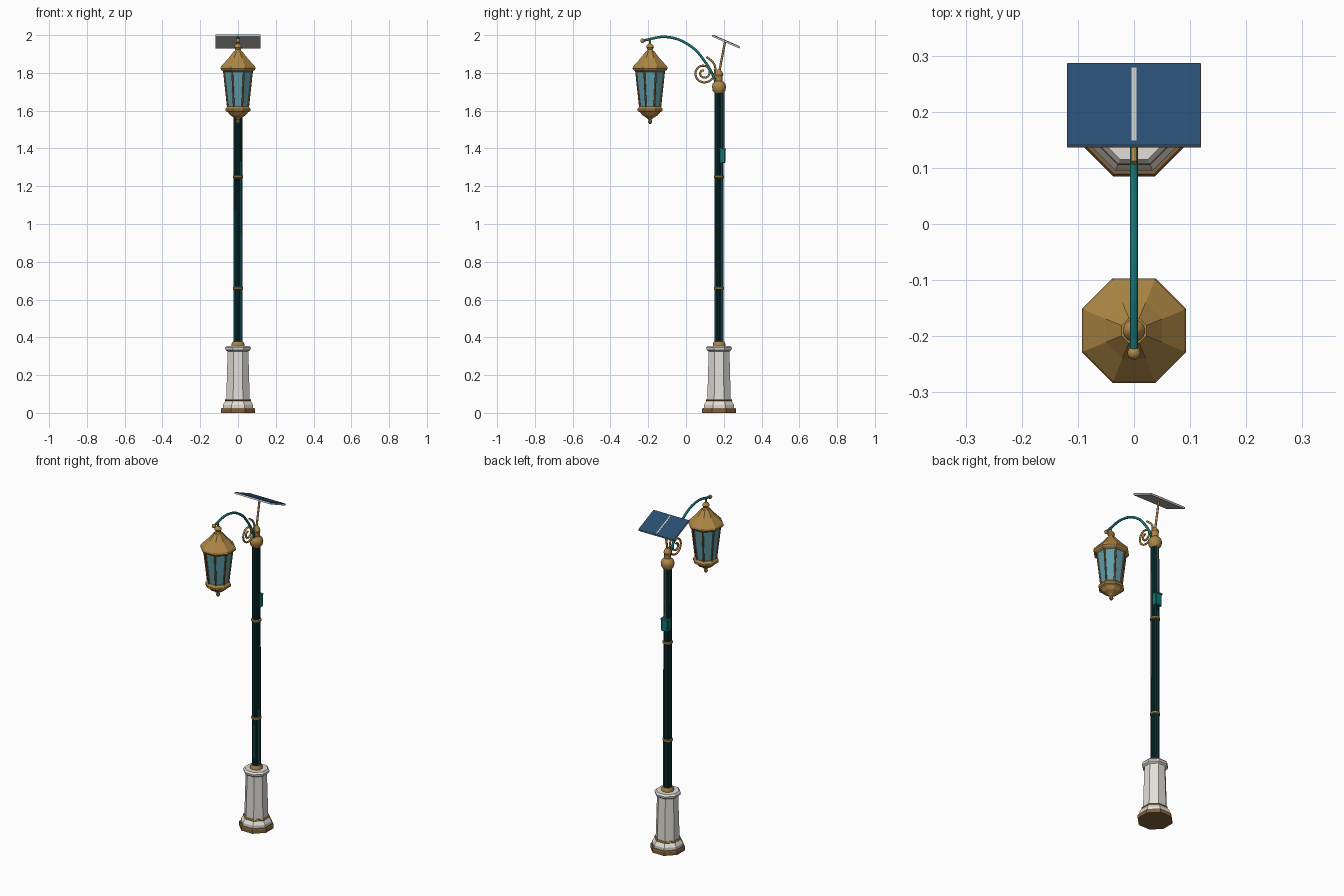
import bpy, bmesh, math
from mathutils import Vector, Matrix

cube = bpy.data.objects.get("Cube")
if cube:
    bpy.data.objects.remove(cube, do_unlink=True)


def material(name, *rgb):
    m = bpy.data.materials.new(name)
    m.use_nodes = True
    m.diffuse_color = (*rgb, 1)
    m.node_tree.nodes["Principled BSDF"].inputs["Base Color"].default_value = (*rgb, 1)
    return m


gold = material("gold", 0.42, 0.24, 0.06)
bronze = material("bronze", 0.22, 0.12, 0.045)
white = material("white stone", 0.76, 0.73, 0.68)
dark = material("dark teal", 0.005, 0.045, 0.05)
teal = material("teal", 0.008, 0.17, 0.17)
glass = material("blue glass", 0.12, 0.34, 0.40)
navy = material("solar blue", 0.022, 0.075, 0.17)
grey = material("light grey", 0.55, 0.55, 0.52)

POLE_Y, LAMP_Y = 0.175, -0.19


def add_object(name, bm, mat, smooth=False):
    bmesh.ops.recalc_face_normals(bm, faces=bm.faces)
    me = bpy.data.meshes.new(name)
    bm.to_mesh(me)
    bm.free()
    me.materials.append(mat)
    ob = bpy.data.objects.new(name, me)
    bpy.context.collection.objects.link(ob)
    if smooth:
        bpy.ops.object.select_all(action="DESELECT")
        ob.select_set(True)
        bpy.context.view_layer.objects.active = ob
        bpy.ops.object.shade_smooth_by_angle(angle=math.radians(40))
    return ob


def lathe(name, y, profile, mat, sides=8, flute=0):
    """Spin (radius, height) points; radii of octagons are measured to the flats."""
    bm = bmesh.new()
    grow = 1 / math.cos(math.pi / sides) if sides == 8 else 1
    rings = []
    for r, z in profile:
        ring = []
        for i in range(sides):
            a = math.tau * (i + 0.5) / sides
            rad = r * grow - flute * (i % 2)
            ring.append(bm.verts.new((rad * math.cos(a), y + rad * math.sin(a), z)))
        rings.append(ring)
    for low, high in zip(rings, rings[1:]):
        for i in range(sides):
            j = (i + 1) % sides
            bm.faces.new((low[i], low[j], high[j], high[i]))
    bm.faces.new(rings[0][::-1])
    bm.faces.new(rings[-1])
    return add_object(name, bm, mat, sides > 8 and not flute)


def box(name, centre, size, mat, tilt=0, bevel=0):
    bm = bmesh.new()
    bmesh.ops.create_cube(bm, size=1, matrix=Matrix.Diagonal((*size, 1)))
    if bevel:
        bmesh.ops.bevel(bm, geom=bm.edges[:], offset=bevel, segments=1, affect="EDGES")
    bm.transform(Matrix.Translation(centre) @ Matrix.Rotation(tilt, 4, "X"))
    return add_object(name, bm, mat)


def tube(name, points, radius, mat, steps=6, sides=10):
    """Sweep a round section along a smooth path of (x, y, z) points."""
    cu = bpy.data.curves.new(name, "CURVE")
    cu.dimensions = "3D"
    cu.bevel_depth = radius
    cu.bevel_resolution = max(0, sides // 2 - 2)
    cu.resolution_u = steps
    cu.use_fill_caps = True
    sp = cu.splines.new("BEZIER")
    sp.bezier_points.add(len(points) - 1)
    for bp, p in zip(sp.bezier_points, points):
        bp.co = p
        bp.handle_left_type = bp.handle_right_type = "AUTO"
    cu.materials.append(mat)
    ob = bpy.data.objects.new(name, cu)
    bpy.context.collection.objects.link(ob)
    return ob


def ball(name, centre, radius, mat):
    bm = bmesh.new()
    bmesh.ops.create_uvsphere(bm, u_segments=14, v_segments=8, radius=radius)
    bm.transform(Matrix.Translation(centre))
    return add_object(name, bm, mat, True)


# Pedestal
lathe("plinth", POLE_Y, [(0.09, 0), (0.09, 0.02), (0.086, 0.026)], bronze)
lathe("pedestal_foot", POLE_Y, [(0.08, 0.026), (0.08, 0.043), (0.067, 0.063)], white)
lathe("pedestal_ring", POLE_Y, [(0.066, 0.062), (0.07, 0.067), (0.066, 0.073)], gold)
lathe("pedestal_body", POLE_Y, [(0.062, 0.073), (0.055, 0.325), (0.066, 0.333),
                                (0.068, 0.345), (0.06, 0.355)], white)

# Fluted pole with its rings and head
lathe("pole_collar", POLE_Y, [(0.034, 0.355), (0.034, 0.367), (0.028, 0.377)], gold, 16)
lathe("pole", POLE_Y, [(0.025, 0.37), (0.0235, 1.7)], dark, 24, 0.004)
for n, z in enumerate((0.66, 1.25)):
    lathe(f"pole_ring_{n + 1}", POLE_Y, [(0.024, z - 0.008), (0.028, z - 0.005),
                                         (0.028, z + 0.005), (0.024, z + 0.008)], gold, 16)
lathe("pole_head", POLE_Y, [(0.022, 1.69), (0.034, 1.705), (0.038, 1.727), (0.034, 1.743),
                            (0.019, 1.757), (0.019, 1.783), (0.023, 1.79),
                            (0.019, 1.803), (0.006, 1.82)], gold, 16)

# Curved arm, end knob and scroll
tube("arm", [(0, y, z) for y, z in ((0.165, 1.72), (0.15, 1.77), (0.10, 1.86), (0.02, 1.945),
                                    (-0.1, 1.99), (-0.225, 1.972))], 0.007, teal)
ball("arm_knob", (0, -0.23, 1.97), 0.012, gold)
scroll = []
for i in range(19):
    a = math.radians(80 - 40 * i)
    r = 0.062 - 0.0028 * i + 0.024 * max(0, 1 - i / 2.2)
    scroll.append((0, 0.094 + r * math.cos(a), 1.8 + r * math.sin(a)))
tube("scroll", scroll, 0.0055, gold, 4, 8)

# Lantern: hanger, roof, glass, corner bars and base
tube("hanger", [(0, LAMP_Y, 1.982), (0, LAMP_Y, 1.94)], 0.005, gold, 1, 8)
lathe("roof_finial", LAMP_Y, [(0.02, 1.91), (0.014, 1.925), (0.02, 1.935), (0.018, 1.945),
                              (0.006, 1.955)], gold, 16)
lathe("roof", LAMP_Y, [(0.074, 1.806), (0.088, 1.815), (0.093, 1.823), (0.09, 1.834),
                       (0.05, 1.878), (0.022, 1.915)], gold)
lathe("glass_panes", LAMP_Y, [(0.052, 1.615), (0.074, 1.81)], glass)
lathe("lower_rim", LAMP_Y, [(0.054, 1.592), (0.066, 1.598), (0.066, 1.61),
                            (0.056, 1.622)], gold)
lathe("lantern_base", LAMP_Y, [(0.005, 1.53), (0.011, 1.54), (0.008, 1.552), (0.018, 1.562),
                               (0.04, 1.575), (0.058, 1.597)], gold)
for i in range(8):
    a = math.tau * (i + 0.5) / 8
    foot, top = [(r * math.cos(a), LAMP_Y + r * math.sin(a), z)
                 for r, z in ((0.057, 1.61), (0.081, 1.815))]
    tube(f"corner_bar_{i + 1}", [foot, top], 0.005, bronze, 1, 6)

# Solar panel on its slanted strut
TILT = math.radians(-23.5)
CENTRE = Vector((0, 0.211, 1.9645))
UP = Matrix.Rotation(TILT, 3, "X") @ Vector((0, 0, 1))
tube("panel_strut", [(0, POLE_Y, 1.80), (0, 0.206, 1.962)], 0.006, gold, 1, 8)
box("panel_frame", CENTRE, (0.238, 0.16, 0.008), grey, TILT)
box("solar_cells", CENTRE + UP * 0.0045, (0.237, 0.159, 0.004), navy, TILT)
box("panel_strip", CENTRE + UP * 0.007, (0.009, 0.142, 0.002), grey, TILT)

# Control box and its cable on the back of the pole
box("control_box", (0, 0.192, 1.36), (0.044, 0.034, 0.075), teal, 0, 0.004)
box("control_box_lid", (0, 0.193, 1.397), (0.047, 0.038, 0.006), teal)
tube("cable", [(0, 0.2, 1.38), (0, 0.2, 1.70)], 0.003, grey, 1, 6)
